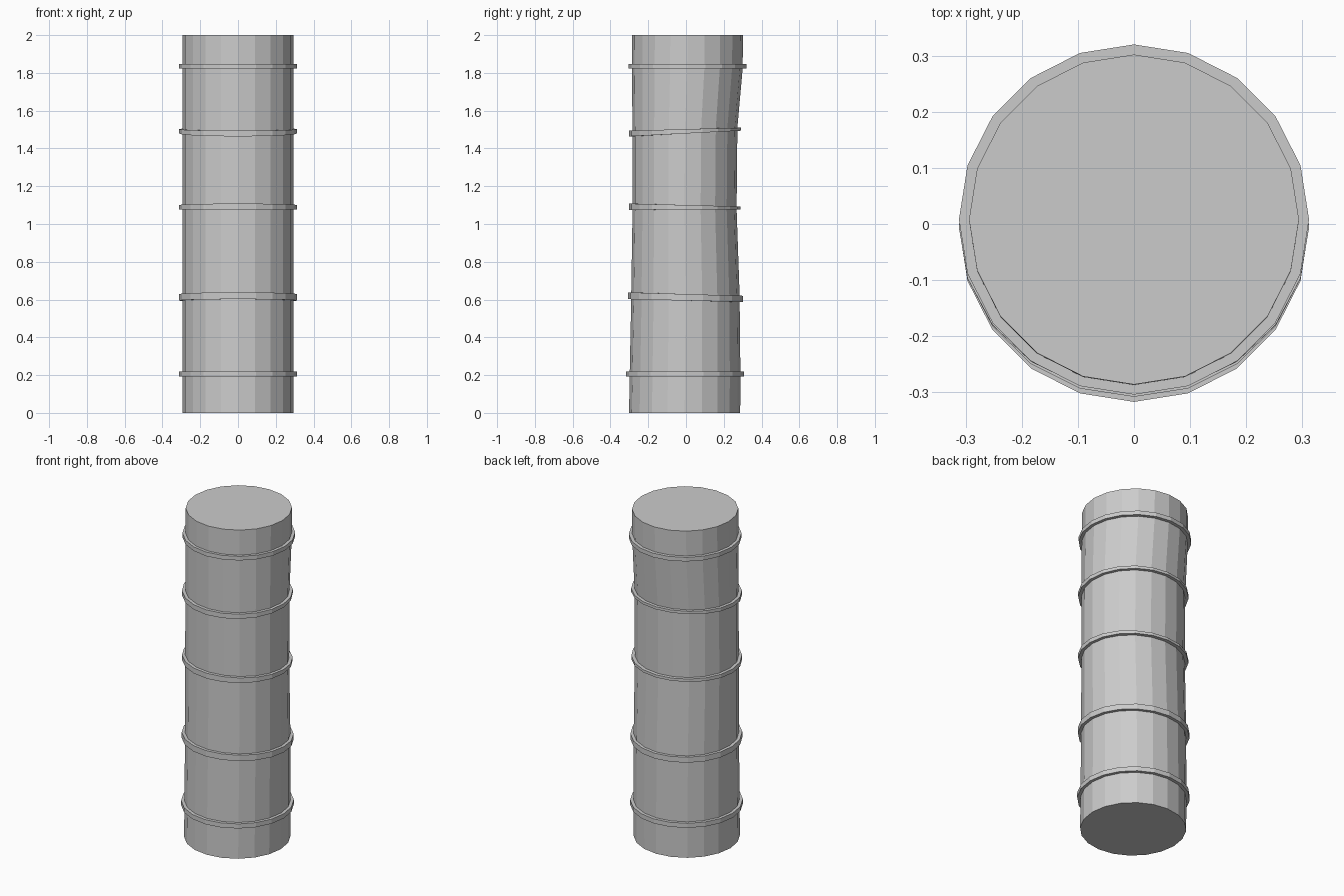
import bpy, bmesh
from math import sin, cos, pi

if "Cube" in bpy.data.objects:
    bpy.data.objects.remove(bpy.data.objects["Cube"])

SIDES = 20

# Ridges: (front z low, high), (back z low, high), body y front/back, ridge y front/back
ridges = [
    (0.192, 0.220, 0.192, 0.220, -0.298, 0.288, -0.317, 0.307),
    (0.602, 0.638, 0.587, 0.620, -0.290, 0.284, -0.308, 0.302),
    (1.075, 1.108, 1.077, 1.093, -0.283, 0.268, -0.302, 0.289),
    (1.464, 1.494, 1.494, 1.510, -0.283, 0.272, -0.302, 0.291),
    (1.823, 1.848, 1.823, 1.848, -0.287, 0.300, -0.304, 0.320),
]
RX, RIDGE_RX = 0.294, 0.312


def section(bm, zf, zb, yf, yb, rx):
    """One 20-sided cross-section, tilted from front height to back height."""
    out = []
    for i in range(SIDES):
        a = 2 * pi * i / SIDES
        t = (sin(a) + 1) / 2
        out.append(bm.verts.new((rx * cos(a), yf + (yb - yf) * t, zf + (zb - zf) * t)))
    return out


# Bent log: stacked sections stepping out at each ridge
bm = bmesh.new()
loops = [section(bm, 0, 0, -0.302, 0.287, RX)]
for f0, f1, b0, b1, yf, yb, of, ob in ridges:
    loops.append(section(bm, f0, b0, yf, yb, RX))
    loops.append(section(bm, f0, b0, of, ob, RIDGE_RX))
    loops.append(section(bm, f1, b1, of, ob, RIDGE_RX))
    loops.append(section(bm, f1, b1, yf, yb, RX))
loops.append(section(bm, 2, 2, -0.286, 0.302, RX))
for lo, hi in zip(loops, loops[1:]):
    for i in range(SIDES):
        j = (i + 1) % SIDES
        bm.faces.new((lo[i], lo[j], hi[j], hi[i]))
bm.faces.new(loops[0][::-1])
bm.faces.new(loops[-1])
bm.normal_update()

mesh = bpy.data.meshes.new("ridged_log")
bm.to_mesh(mesh)
bm.free()
bpy.context.collection.objects.link(bpy.data.objects.new("ridged_log", mesh))
